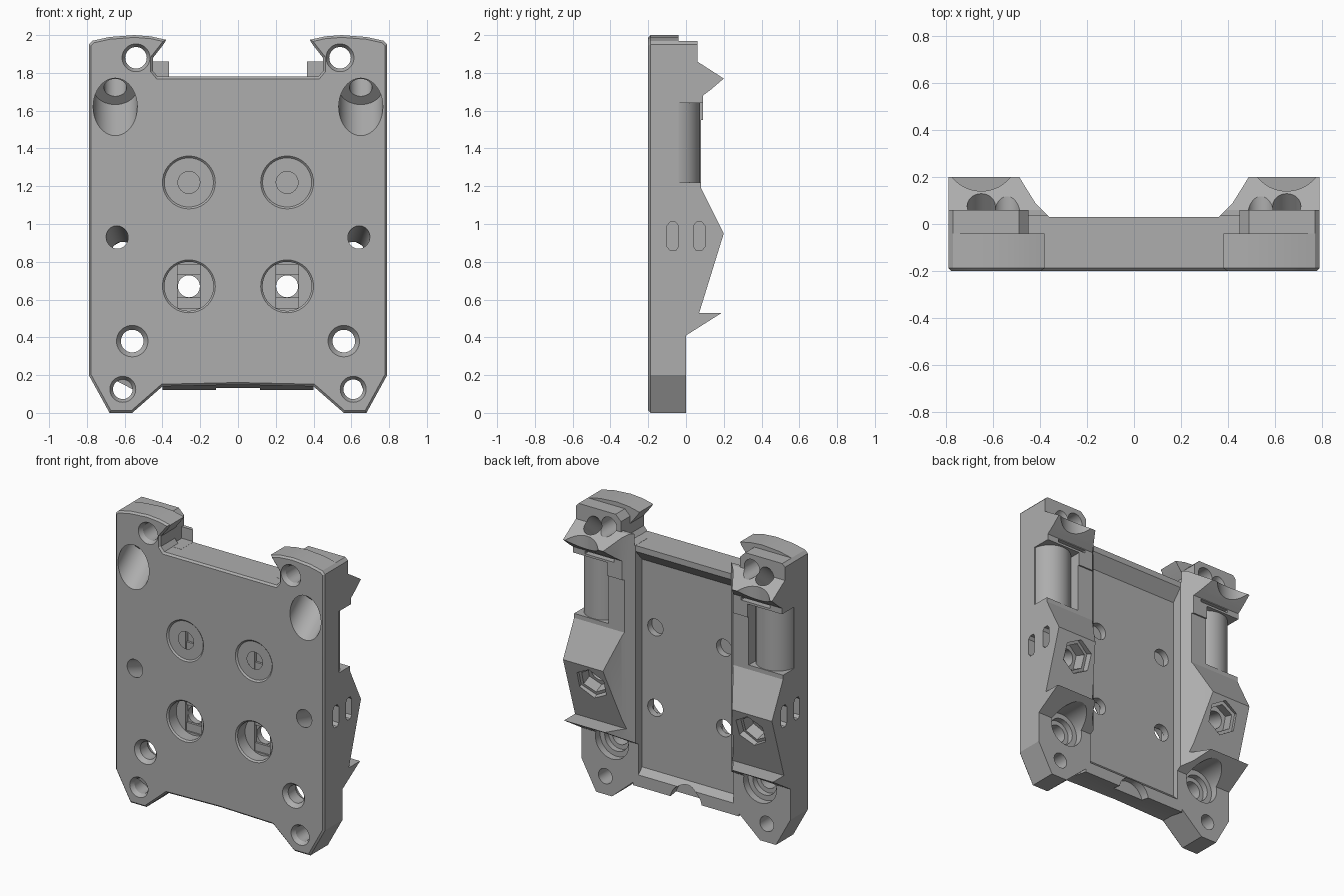
import bpy, bmesh, math
from mathutils import Vector, Matrix

if "Cube" in bpy.data.objects:
    bpy.data.objects.remove(bpy.data.objects["Cube"], do_unlink=True)

grey = bpy.data.materials.new("plain grey")
grey.use_nodes = True
grey.diffuse_color = (0.42, 0.42, 0.42, 1)
grey.node_tree.nodes["Principled BSDF"].inputs["Base Color"].default_value = grey.diffuse_color


def make(name, bm):
    bmesh.ops.recalc_face_normals(bm, faces=bm.faces)
    me = bpy.data.meshes.new(name)
    bm.to_mesh(me)
    bm.free()
    ob = bpy.data.objects.new(name, me)
    bpy.context.collection.objects.link(ob)
    me.materials.append(grey)
    return ob


def prism(name, pts, axis, lo, hi, front_bevel=0):
    """Extrude a 2D outline along an axis; the two other axes keep their order."""
    def place(p, d):
        c = list(p)
        c.insert("xyz".index(axis), d)
        return c
    bm = bmesh.new()
    face = bm.faces.new([bm.verts.new(place(p, lo)) for p in pts])
    ext = bmesh.ops.extrude_face_region(bm, geom=[face])
    move = Vector(place((0, 0), hi - lo))
    bmesh.ops.translate(bm, vec=move, verts=[g for g in ext["geom"] if isinstance(g, bmesh.types.BMVert)])
    if front_bevel:
        rim = [e for e in bm.edges if all(abs(v.co.y - lo) < 1e-5 for v in e.verts)]
        bmesh.ops.bevel(bm, geom=rim, offset=front_bevel, segments=1, affect="EDGES")
    return make(name, bm)


def box(name, x, y, z):
    return prism(name, [(x[0], y[0]), (x[1], y[0]), (x[1], y[1]), (x[0], y[1])], "z", *z)


def rod(name, start, direction, r, length, sides=40, r2=None):
    d = Vector(direction).normalized()
    bm = bmesh.new()
    mat = Matrix.Translation(Vector(start) + d * length / 2) @ d.to_track_quat("Z", "Y").to_matrix().to_4x4()
    bmesh.ops.create_cone(bm, cap_ends=True, segments=sides, radius1=r,
                          radius2=r2 or r, depth=length, matrix=mat)
    return make(name, bm)


def combine(target, other, op):
    m = target.modifiers.new(op, "BOOLEAN")
    m.operation, m.solver, m.object = op, "EXACT", other
    bpy.context.view_layer.objects.active = target
    bpy.ops.object.modifier_apply(modifier=m.name)
    bpy.data.objects.remove(other, do_unlink=True)


BACK = (0, 1, 0)
SIDE = 0.79

# Face plate, one half reaching slightly over the centre line
plate = prism("mounting_plate", [
    (-.05, .15), (.4, .14), (.56, 0), (.68, 0), (SIDE, .2), (SIDE, 1.95), (.77, 1.97), (.68, 1.99),
    (.55, 2), (.46, 1.993), (.38, 1.975), (.395, 1.95), (.45, 1.88), (.45, 1.81), (.425, 1.78),
    (-.05, 1.78)], "y", -.2, -.04, .012)

# Side rail: stepped profile cut to a sloping inner flank
rail = prism("rail", [
    (-.1, .25), (0, .25), (0, .41), (.19, .53), (.07, .53), (.2, .95), (.1, 1.15), (.08, 1.19),
    (.08, 1.55), (.09, 1.55), (.09, 1.68), (.13, 1.71), (.2, 1.77), (.06, 1.86), (-.1, 1.86)],
    "x", .3, SIDE)
flank = prism("flank", [(.36, -.12), (.36, .03), (.42, .09), (.47, .17), (.5, .22), (SIDE, .22), (SIDE, -.12)],
              "z", .1, 1.95)
combine(rail, flank, "INTERSECT")
# Keep the rail clear of the notch between the two horns
combine(rail, box("horn_clearance", (.2, .45), (-.3, .035), (1.781, 2.1)), "DIFFERENCE")
combine(rail, box("rod_pocket", (.53, .9), (-.05, .3), (1.22, 1.64)), "DIFFERENCE")
combine(rail, rod("rounded_bar", (.65, -.06, 1.2), (0, 0, 1), .135, .46), "UNION")
combine(rail, box("strap_slot", (.48, .7), (.05, .3), (1.655, 1.675)), "DIFFERENCE")
combine(rail, rod("hood_scallop", (.65, .3, 1.69), (0, 0, 1), .16, .2), "DIFFERENCE")

leg = prism("leg", [(.36, .145), (.4, .14), (.56, 0), (.68, 0), (SIDE, .2), (SIDE, .5), (.36, .5)],
            "y", -.1, 0)
shelf = prism("horn_shelf", [(.45, 1.8), (SIDE, 1.8), (SIDE, 1.95), (.77, 1.97), (.49, 1.97), (.45, 1.93)],
              "y", -.1, .06)
top_bar = prism("top_bar", [(-.1, 1.78), (.03, 1.78), (.03, 1.74), (-.04, 1.66), (-.1, 1.66)],
                "x", -.05, .42)
bottom_rim = prism("bottom_rim", [(-.17, .15), (0, .12), (0, .2), (-.04, .24), (-.17, .24)],
                   "x", -.05, .4)
for part in (rail, leg, shelf, top_bar, bottom_rim):
    combine(plate, part, "UNION")

cuts = [rod("rim_scallop", (0, -.06, .1), BACK, .12, .3)]

# Stepped screw recesses in the face
for z in (.67, 1.22):
    cuts += [rod("recess", (.26, -.19, z), BACK, .13, .08),
             rod("recess_chamfer", (.26, -.202, z), BACK, .142, .014, r2=.128),
             box("recess_strip", (.2, .32), (-.15, -.1), (z - .115, z + .115)),
             box("recess_square", (.2, .32), (-.15, -.085), (z - .06, z + .06)),
             rod("recess_hole", (.26, -.3, z), BACK, .058, .5)]

# Countersunk through holes: x, z, hole radius, head radius
for x, z, r, head in ((.54, 1.88, .057, .075), (.56, .38, .06, .085), (.61, .125, .052, .07)):
    cuts += [rod("through_hole", (x, -.3, z), BACK, r, .8),
             rod("head_chamfer", (x, -.202, z), BACK, head, .03, r2=r)]

# Spring seat behind the lower hole
cuts += [rod("seat", (.56, -.05, .38), BACK, .125, .4),
         rod("seat_step", (.56, -.09, .38), BACK, .09, .3)]

# Slanted bore rising to the horn
rise = Vector((0, .77, .64))
mouth = Vector((.65, -.2, 1.62))
cuts += [rod("slanted_bore", mouth - rise * .2, rise, .117, .36),
         rod("slanted_hole", mouth, rise, .06, .6)]

# Tilted nut pocket and its hole
tilt = Vector((-.1, .955, -.296))
entry = Vector((.64, -.2, .93))
cuts += [rod("tilted_hole", entry - tilt * .1, tilt, .058, .7),
         rod("nut_rim", entry + tilt * .345, tilt, .115, .2, 6),
         rod("nut_pocket", entry + tilt * .27, tilt, .092, .2, 6)]

# Tie slots on the outer flank
for y in (-.07, .07):
    cuts.append(prism("tie_slot", [(y + sx * w, .935 + sz * h) for sx, sz, w, h in (
        (-1, -1, .03, .055), (-1, -1, .015, .075), (1, -1, .015, .075), (1, -1, .03, .055),
        (1, 1, .03, .055), (1, 1, .015, .075), (-1, 1, .015, .075), (-1, 1, .03, .055))],
        "x", .71, .9))
for c in cuts:
    combine(plate, c, "DIFFERENCE")

# Trim at the centre line and mirror
bm = bmesh.new()
bm.from_mesh(plate.data)
bmesh.ops.bisect_plane(bm, geom=bm.verts[:] + bm.edges[:] + bm.faces[:], dist=1e-5,
                       plane_co=(0, 0, 0), plane_no=(1, 0, 0), clear_inner=True)
bm.to_mesh(plate.data)
bm.free()
mirror = plate.modifiers.new("mirror", "MIRROR")
mirror.merge_threshold = .0005
bpy.ops.object.select_all(action="DESELECT")
plate.select_set(True)
bpy.context.view_layer.objects.active = plate
bpy.ops.object.modifier_apply(modifier=mirror.name)
bpy.ops.object.shade_smooth_by_angle(angle=math.radians(25))
